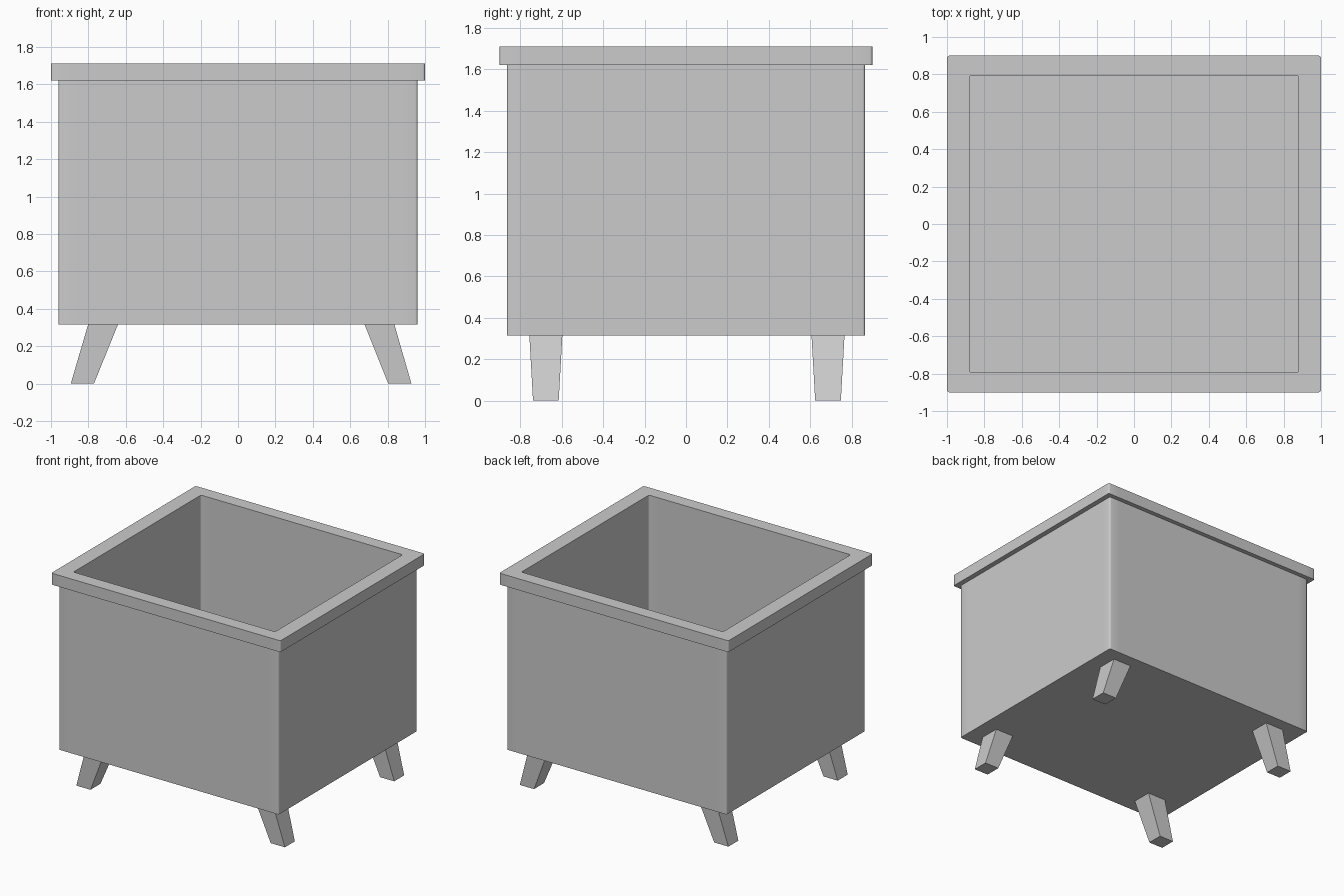
import bpy, bmesh, math

if "Cube" in bpy.data.objects:
    bpy.data.objects.remove(bpy.data.objects["Cube"])


def outline(hx, hy, z, r=0.012, s=0.09, n=3):
    """Rectangle with finely rounded corners and support points beside them."""
    pts = []
    for k, (sx, sy) in enumerate([(1, 1), (-1, 1), (-1, -1), (1, -1)]):
        arc = [(sx * (hx - r) + r * math.cos(math.pi / 2 * (k + i / n)),
                sy * (hy - r) + r * math.sin(math.pi / 2 * (k + i / n)))
               for i in range(n + 1)]
        on_x, on_y = (sx * hx, sy * (hy - s)), (sx * (hx - s), sy * hy)
        first, last = (on_x, on_y) if k % 2 == 0 else (on_y, on_x)
        pts += [first] + arc + [last]
    return [(x, y, z) for x, y in pts]


def stack(name, rings, caps=True, closed=False, smooth=True):
    """Bridge successive outlines, then cap the ends or join last to first."""
    bm = bmesh.new()
    loops = [[bm.verts.new(p) for p in ring] for ring in rings]
    pairs = list(zip(loops, loops[1:]))
    if closed:
        pairs.append((loops[-1], loops[0]))
    for a, b in pairs:
        for i in range(len(a)):
            j = (i + 1) % len(a)
            bm.faces.new((a[i], a[j], b[j], b[i]))
    if caps:
        bm.faces.new(loops[0])
        bm.faces.new(loops[-1])
    bmesh.ops.recalc_face_normals(bm, faces=bm.faces)
    mesh = bpy.data.meshes.new(name)
    bm.to_mesh(mesh)
    bm.free()
    ob = bpy.data.objects.new(name, mesh)
    bpy.context.collection.objects.link(ob)
    if smooth:
        bpy.ops.object.select_all(action='DESELECT')
        bpy.context.view_layer.objects.active = ob
        ob.select_set(True)
        bpy.ops.object.shade_smooth_by_angle(angle=math.radians(40))
    return ob


def square(cx, cy, h, z):
    return [(cx + sx * h, cy + sy * h, z)
            for sx, sy in [(-1, -1), (1, -1), (1, 1), (-1, 1)]]


# Hollow box: outside, top edge, inside and floor
BASE, LIP, TOP = 0.315, 1.62, 1.71
stack("planter_box", [outline(0.96, 0.865, BASE), outline(0.96, 0.865, LIP),
                      outline(0.88, 0.795, LIP), outline(0.88, 0.795, 0.40)])

# Overhanging rim
stack("rim", [outline(1.0, 0.9, LIP), outline(1.0, 0.9, TOP),
              outline(0.88, 0.795, TOP), outline(0.88, 0.795, LIP)],
      caps=False, closed=True)

# Tapered legs splayed sideways
for side, top_x, foot_x in [("left", -0.72, -0.832), ("right", 0.755, 0.865)]:
    for end, y in [("front", -0.677), ("back", 0.686)]:
        stack(f"{end}_{side}_leg", [square(foot_x, y, 0.062, 0.0),
                                    square(top_x, y, 0.08, BASE + 0.005)],
              smooth=False)
